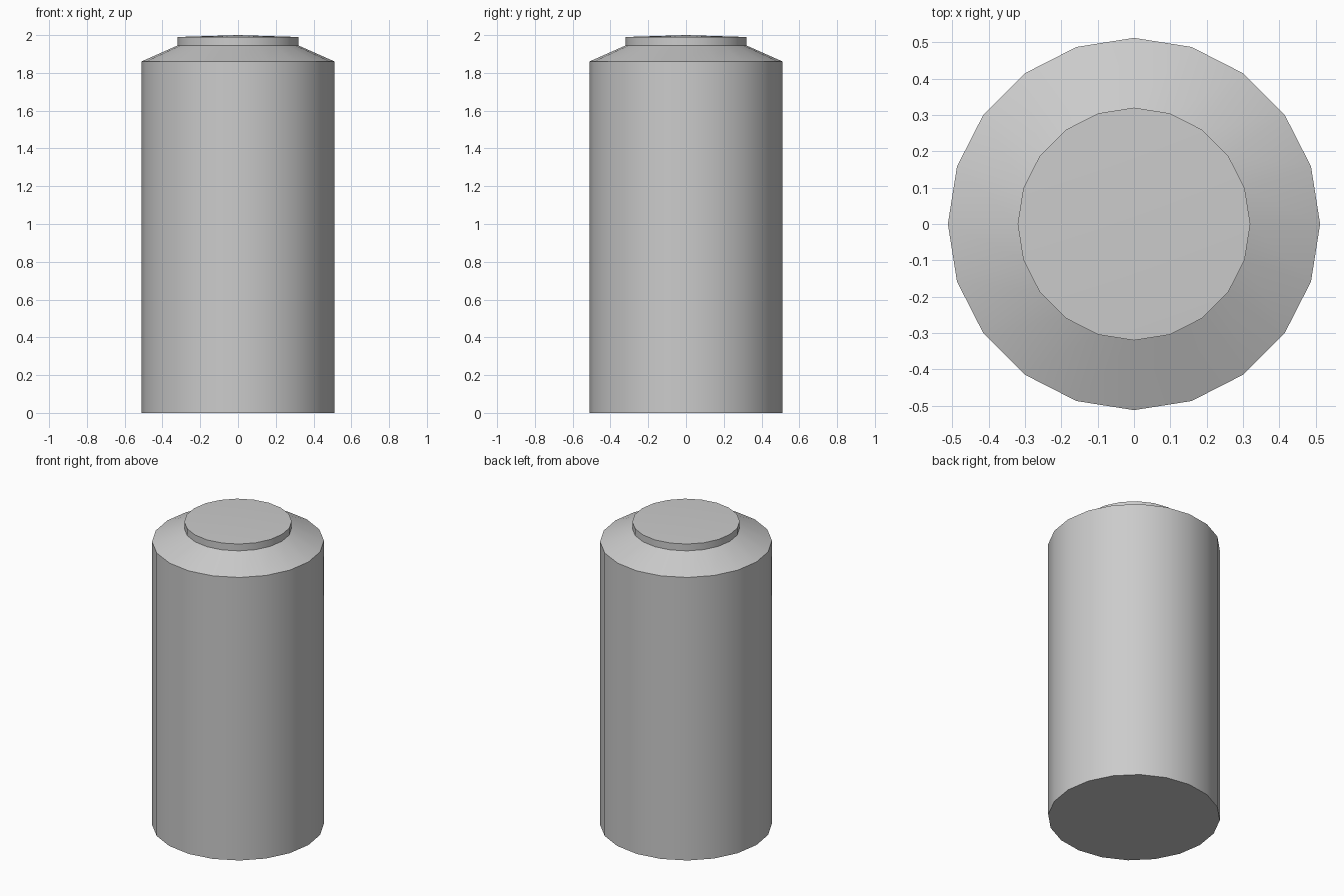
import bpy, bmesh, math

if "Cube" in bpy.data.objects:
    bpy.data.objects.remove(bpy.data.objects["Cube"])

SIDES = 20


def lathe(name, profile):
    """Spin (radius, z) points around z; radius 0 makes a pole."""
    bm = bmesh.new()
    rings = []
    for r, z in profile:
        if r == 0:
            rings.append([bm.verts.new((0, 0, z))] * SIDES)
        else:
            rings.append([bm.verts.new((r * math.cos(i * math.tau / SIDES),
                                        r * math.sin(i * math.tau / SIDES), z))
                          for i in range(SIDES)])
    for low, high in zip(rings, rings[1:]):
        for i in range(SIDES):
            j = (i + 1) % SIDES
            corners = dict.fromkeys((low[i], low[j], high[j], high[i]))
            bm.faces.new(list(corners))
    bmesh.ops.recalc_face_normals(bm, faces=bm.faces)
    mesh = bpy.data.meshes.new(name)
    bm.to_mesh(mesh)
    bm.free()
    obj = bpy.data.objects.new(name, mesh)
    bpy.context.collection.objects.link(obj)
    bpy.ops.object.select_all(action='DESELECT')
    obj.select_set(True)
    bpy.context.view_layer.objects.active = obj
    # Tapered edges around the rim stay crisp, the round walls are smooth
    bpy.ops.object.shade_smooth_by_angle(angle=math.radians(23))
    return obj


# Canister: flat base, straight wall, sloping shoulder, short neck, faintly domed lid
lathe("canister", [(0, 0), (0.512, 0), (0.512, 1.86),
                   (0.32, 1.945), (0.32, 1.99), (0, 2.0)])
